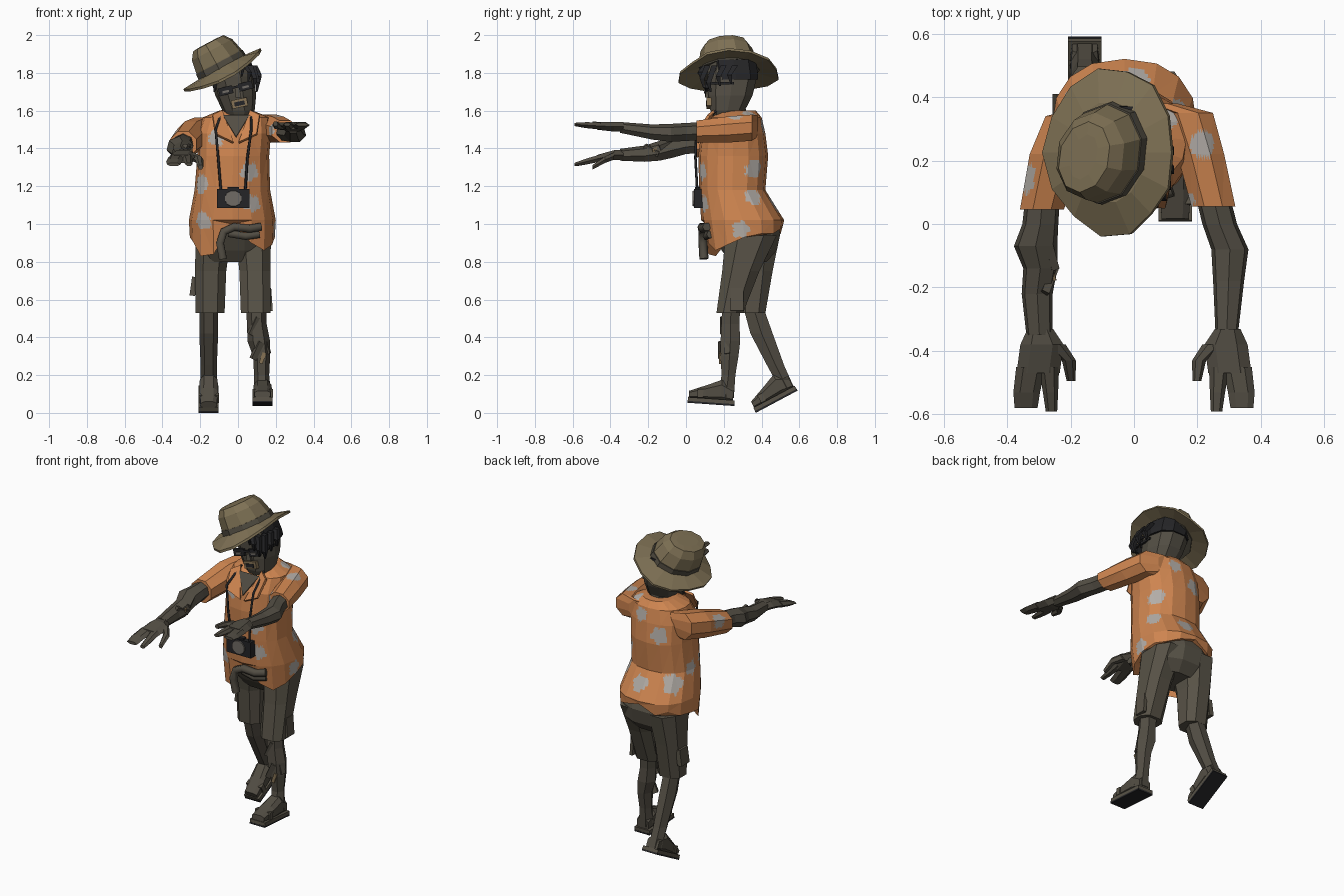
import bpy, bmesh, math
from mathutils import Vector, Matrix


def material(name, r, g, b):
    m = bpy.data.materials.new(name)
    m.diffuse_color = (r, g, b, 1)
    return m


ORANGE = material("shirt orange", .62, .235, .08)
GREY = material("blotch grey", .45, .42, .39)
SKIN = material("skin grey brown", .085, .075, .057)
SHORTS = material("shorts olive brown", .098, .086, .063)
STRAW = material("hat tan", .21, .165, .09)
BAND = material("hat band brown", .085, .075, .055)
BLACK = material("black", .018, .018, .02)
LENS = material("lens grey", .16, .145, .13)
BONE = material("bone tan", .24, .17, .09)


def finish(name, bm, mat):
    bmesh.ops.recalc_face_normals(bm, faces=bm.faces[:])
    me = bpy.data.meshes.new(name)
    bm.to_mesh(me)
    bm.free()
    me.materials.append(mat)
    ob = bpy.data.objects.new(name, me)
    bpy.context.collection.objects.link(ob)
    return ob


def loft(name, rings, n, mat, plane="xy", caps=True, power=1.0, off=.5, tweak=None):
    """Skin rings (cx, cy, cz, ra, rb) lying in the xy or the xz plane."""
    bm = bmesh.new()
    rows = []
    for i, (cx, cy, cz, ra, rb) in enumerate(rings):
        row = []
        for k in range(n):
            a = (k + off) * math.tau / n
            s, c = math.sin(a), -math.cos(a)
            s = math.copysign(abs(s) ** power, s) * ra
            c = math.copysign(abs(c) ** power, c) * rb
            p = Vector((cx + s, cy + c, cz) if plane == "xy" else (cx + s, cy, cz + c))
            row.append(bm.verts.new(tweak(i, k, p) if tweak else p))
        rows.append(row)
    for a, b in zip(rows, rows[1:]):
        for k in range(n):
            bm.faces.new((a[k], a[(k + 1) % n], b[(k + 1) % n], b[k]))
    if caps:
        bm.faces.new(rows[0])
        bm.faces.new(rows[-1])
    return finish(name, bm, mat)


def box(name, c, size, mat, rot=(0, 0, 0)):
    bm = bmesh.new()
    bmesh.ops.create_cube(bm, size=1)
    m = Matrix.Translation(c)
    for ang, ax in zip(rot, "XYZ"):
        m = m @ Matrix.Rotation(math.radians(ang), 4, ax)
    bmesh.ops.transform(bm, matrix=m @ Matrix.Diagonal((*size, 1)), verts=bm.verts)
    return finish(name, bm, mat)


def plate(name, pts, mat, thick=.008):
    bm = bmesh.new()
    bm.faces.new([bm.verts.new(p) for p in pts])
    ob = finish(name, bm, mat)
    mod = ob.modifiers.new("thickness", "SOLIDIFY")
    mod.thickness, mod.offset = thick, 0
    return ob


def rope(name, pts, r, mat):
    cu = bpy.data.curves.new(name, "CURVE")
    cu.dimensions, cu.bevel_depth, cu.bevel_resolution, cu.use_fill_caps = "3D", r, 1, True
    sp = cu.splines.new("POLY")
    sp.points.add(len(pts) - 1)
    for q, p in zip(sp.points, pts):
        q.co = (*p, 1)
    tmp = bpy.data.objects.new(name + " path", cu)
    bpy.context.collection.objects.link(tmp)
    me = bpy.data.meshes.new_from_object(tmp.evaluated_get(bpy.context.evaluated_depsgraph_get()))
    bpy.data.objects.remove(tmp)
    me.materials.clear()
    me.materials.append(mat)
    bpy.context.collection.objects.link(bpy.data.objects.new(name, me))


def blotch(ob, spots):
    """Cut the cloth finely and colour the faces lying near each (x, y, z, radius)."""
    bm = bmesh.new()
    bm.from_mesh(ob.data)
    bmesh.ops.triangulate(bm, faces=bm.faces[:])
    bmesh.ops.subdivide_edges(bm, edges=bm.edges[:], cuts=7, use_grid_fill=True)
    mids = [(f, f.calc_center_median()) for f in bm.faces]
    for x, y, z, r in spots:
        c = min((m for f, m in mids), key=lambda m: (m - Vector((x, y, z))).length)
        for f, m in mids:
            d = m - c
            wave = 1 + .15 * math.sin(5 * math.atan2(d.z, d.x + d.y) + 40 * x)
            if d.length < r * wave:
                f.material_index = 1
    bm.to_mesh(ob.data)
    bm.free()
    ob.data.materials.append(GREY)


# Shirt body with a ragged hem, open at the front
hem = [1.0, .90, .86, .89, .93, .95, .95, .975, 1.0, .95, .975, .94, .93, .91, .83, .84]
def hem_shape(i, k, p):
    if i == 0:
        p.z = hem[k]
    return p
shirt = loft("shirt", [(-.03, .31, .9, .225, .205), (-.03, .30, 1.02, .23, .22),
                       (-.03, .245, 1.18, .2, .175), (-.025, .25, 1.36, .19, .185),
                       (-.02, .25, 1.48, .195, .17), (-.01, .265, 1.565, .175, .135),
                       (-.01, .275, 1.6, .09, .095)], 16, ORANGE, power=.85, off=0, tweak=hem_shape)
blotch(shirt, [(-.13, .07, 1.46, .045), (-.21, .13, 1.22, .05), (-.19, .12, 1.01, .05),
               (.08, .06, 1.28, .048), (.08, .08, 1.1, .045), (.17, .38, 1.29, .05),
               (.17, .37, 1.16, .045), (.19, .29, .97, .045), (0, .48, 1.12, .05), (-.1, .43, 1.42, .05),
               (.1, .33, 1.58, .035), (-.19, .4, 1.12, .058), (-.21, .27, 1.2, .04), (.03, .4, 1.51, .04)])

# Sleeves
s = loft("left_sleeve", [(-.1, .37, 1.5, .06, .06), (-.2, .34, 1.48, .085, .09), (-.25, .22, 1.46, .085, .09),
                         (-.29, .045, 1.42, .075, .075)], 8, ORANGE, "xz")
blotch(s, [(-.34, .15, 1.47, .045)])
s = loft("right_sleeve", [(.08, .38, 1.52, .06, .06), (.17, .35, 1.51, .085, .075), (.21, .22, 1.5, .08, .075),
                          (.25, .055, 1.49, .075, .062)], 8, ORANGE, "xz")
blotch(s, [(.21, .25, 1.58, .042), (.18, .08, 1.5, .035)])

# Collar flaps and neckline
for side, name in ((-1, "left"), (1, "right")):
    plate(name + "_collar", [(-.01 + side * x, y, z) for x, y, z in
          ((.015, .06, 1.43), (.11, .055, 1.475), (.125, .12, 1.575), (.075, .15, 1.60))], ORANGE, .015)
plate("neckline", [(-.01, .062, 1.46), (.06, .13, 1.575), (-.08, .13, 1.575)], SKIN)

# Arms
loft("left_arm", [(-.285, .12, 1.43, .055, .055), (-.295, .0, 1.42, .058, .055), (-.31, -.07, 1.405, .07, .06),
                  (-.295, -.14, 1.385, .055, .055), (-.305, -.22, 1.37, .05, .045),
                  (-.298, -.35, 1.365, .042, .033)], 7, SKIN, "xz")
loft("right_arm", [(.24, .12, 1.49, .055, .05), (.27, .0, 1.485, .056, .05), (.302, -.08, 1.48, .06, .05),
                   (.298, -.18, 1.485, .05, .042), (.292, -.35, 1.51, .036, .03)], 7, SKIN, "xz")
for x, y, z, r in ((-.262, -.1, 1.42, 15), (-.268, -.18, 1.39, -20)):
    box("torn_skin", (x, y, z), (.025, .09, .03), SKIN, (r, 20, r))
box("arm_bone", (-.262, -.15, 1.395), (.02, .06, .02), BONE, (10, 0, 15))

# Hands: palm, paired fingers, single finger and thumb
for side, name, z, drop in ((-1, "left", 1.365, .05), (1, "right", 1.515, -.012)):
    def part(label, rings):
        loft(name + label, [(side * x, y, z - drop * d, a, b) for x, y, d, a, b in rings], 6, SKIN, "xz")
    part("_palm", [(.295, -.33, 0, .04, .03), (.29, -.38, 0, .068, .03), (.302, -.47, .4, .068, .024)])
    part("_paired_fingers", [(.325, -.45, .3, .046, .022), (.338, -.53, .7, .042, .018), (.34, -.58, 1, .036, .01)])
    part("_single_finger", [(.268, -.45, .3, .032, .022), (.263, -.53, .7, .024, .018), (.26, -.59, 1, .018, .01)])
    part("_thumb", [(.25, -.38, .1, .035, .022), (.205, -.43, .5, .022, .02), (.198, -.495, 1.3, .014, .014)])

# Shorts
loft("shorts_seat", [(-.025, .33, .8, .15, .1), (-.025, .335, .86, .19, .15), (-.03, .32, .95, .2, .185),
                     (-.03, .30, 1.03, .2, .18)], 12, SHORTS, power=.85)
loft("right_shorts_leg", [(.08, .345, .94, .10, .145), (.09, .29, .75, .088, .105),
                          (.093, .232, .53, .083, .075)], 8, SHORTS, power=.8)
loft("left_shorts_leg", [(-.13, .36, .94, .10, .145), (-.145, .36, .75, .088, .105),
                         (-.148, .35, .53, .082, .075)], 8, SHORTS, power=.8)
box("left_pocket", (-.235, .37, .67), (.03, .08, .1), SHORTS, (0, 8, 0))
box("right_pocket", (.17, .27, .6), (.02, .07, .12), SHORTS, (0, -4, 0))

# Lower legs
loft("right_calf", [(.095, .24, .58, .055, .055), (.1, .235, .47, .052, .055), (.11, .235, .38, .06, .06),
                    (.125, .23, .3, .045, .055), (.125, .225, .2, .04, .042), (.13, .21, .08, .047, .05)], 6, SKIN)
loft("left_calf", [(-.155, .35, .58, .05, .06), (-.155, .40, .42, .05, .068), (-.155, .475, .25, .043, .052),
                   (-.155, .535, .13, .045, .045)], 6, SKIN)
for x, y, z, r in ((.085, .2, .46, 25), (.145, .22, .36, -15), (.1, .19, .33, 25)):
    box("torn_skin", (x, y, z), (.03, .03, .1), SKIN, (0, r, r))
box("leg_bone", (.13, .185, .29), (.02, .02, .06), BONE, (0, 20, 0))

# Shoes: sole, upper and straps, each posed as one
def shoe(name, pos, pitch):
    m = Matrix.Translation(pos) @ Matrix.Rotation(math.radians(pitch), 4, "X")
    parts = [box(name + "_sole", (0, 0, .005), (.106, .25, .01), BLACK),
             box(name + "_welt", (0, 0, .02), (.106, .248, .02), SHORTS),
             loft(name + "_upper", [(0, .115, .055, .042, .04), (0, .05, .075, .05, .062), (0, -.03, .06, .052, .042),
                                    (0, -.12, .045, .045, .02)], 8, SKIN, "xz", power=.7),
             box(name + "_strap", (0, -.06, .055), (.108, .03, .045), SHORTS)]
    for ob in parts:
        ob.data.transform(m)
shoe("right_shoe", (.13, .132, .045), -4)
shoe("left_shoe", (-.155, .48, .059), 28)

# Entrails at the shirt opening
rope("entrails", [(.12, .11, .985), (.06, .09, .975), (-.02, .085, .985), (-.075, .09, .96), (-.095, .09, .9),
                  (-.08, .095, .815)], .024, SKIN)
rope("lower_entrails", [(.11, .13, .945), (.04, .11, .935), (-.05, .12, .95)], .022, SKIN)

# Camera hanging on its strap
box("camera_body", (-.025, .07, 1.135), (.17, .055, .1), BLACK)
box("camera_viewfinder", (-.025, .07, 1.188), (.06, .045, .016), BLACK)
loft("camera_lens", [(-.025, .06, 1.135, .048, .045), (-.025, .035, 1.135, .045, .042)], 12, LENS, "xz")
rope("camera_strap_left", [(-.085, .16, 1.6), (-.118, .055, 1.5), (-.105, .05, 1.35), (-.09, .06, 1.17)], .007, BLACK)
rope("camera_strap_right", [(.07, .16, 1.6), (.07, .055, 1.5), (.05, .05, 1.35), (.038, .06, 1.17)], .007, BLACK)

# Neck and head
loft("neck", [(-.01, .25, 1.46, .085, .08), (-.005, .25, 1.64, .065, .07)], 8, SKIN)
loft("head", [(.01, .2, 1.555, .055, .055), (.003, .22, 1.6, .085, .095), (-.012, .235, 1.68, .108, .122),
              (-.03, .245, 1.78, .118, .137), (-.05, .24, 1.87, .1, .12)], 10, SKIN, power=.85)
loft("nose", [(.002, .115, 1.67, .022, .02), (-.005, .12, 1.74, .01, .01)], 4, SKIN)
box("lips", (.008, .122, 1.64), (.085, .025, .045), BONE, (0, -12, 0))
box("open_mouth", (.008, .109, 1.638), (.055, .008, .022), BLACK, (0, -12, 0))
for x, z, name in ((-.065, 1.705, "left"), (.04, 1.73, "right")):
    box(name + "_sunglass", (x, .11, z), (.075, .02, .042), BLACK, (0, -14, 0))
    box(name + "_eye_glint", (x, .098, z - .004), (.035, .006, .012), LENS, (0, -14, 0))
box("sunglass_bridge", (-.013, .104, 1.725), (.05, .012, .012), BLACK, (0, -14, 0))
box("sunglass_arm", (.09, .18, 1.745), (.014, .15, .014), BLACK)

# Hair cap and hanging locks
loft("hair_cap", [(-.02, .268, 1.765, .118, .118), (-.03, .26, 1.8, .121, .125),
                  (-.045, .25, 1.87, .11, .125)], 10, BLACK, power=.85)
for x, y, z in ((.055, .085, 1.755), (.085, .095, 1.72), (.10, .13, 1.70), (.108, .18, 1.73),
                (.108, .24, 1.74), (.02, .09, 1.78), (-.125, .17, 1.70)):
    loft("hair_lock", [(x - .02, y + .02, 1.84 if x > 0 else 1.78, .02, .022),
                       (x + .006, y - .01, z + .05, .016, .018), (x, y, z, .005, .006)], 4, BLACK)

# Hat: worn brim with a tear, band and wide creased crown, turned and tilted
wear = [.99, .92, .98, .97, 1.0, 1.02, .98, 1.02, 1.0, .98, 1.02, 1.0, .97, 1.02]
def brim_shape(i, k, p):
    if i in (1, 2):
        a = (k + .5) * math.tau / 14
        return Vector((p.x * wear[k], p.y * wear[k], p.z - .015 * math.cos(2 * a) - .02 * max(0, math.cos(a))))
    return p
tilt = Matrix.Translation((-.07, .225, 1.805)) @ Matrix.Rotation(math.radians(-28), 4, "Y")
turn = Matrix.Rotation(math.radians(-22), 4, "Z")
brim = loft("hat_brim", [(0, 0, .01, .12, .15), (0, 0, -.006, .232, .266), (0, 0, .008, .232, .266),
                         (0, 0, .03, .135, .16)], 14, STRAW, tweak=brim_shape)
crown = [loft("hat_band", [(0, 0, .0, .143, .168), (0, -.003, .06, .138, .162)], 10, BAND),
         loft("hat_crown", [(0, 0, .01, .138, .162), (0, -.004, .065, .134, .157), (0, -.012, .135, .12, .14),
                            (0, -.015, .175, .088, .115), (0, -.015, .178, .045, .075)], 10, STRAW)]
brim.data.transform(tilt)
for ob in crown:
    ob.data.transform(tilt @ turn)
